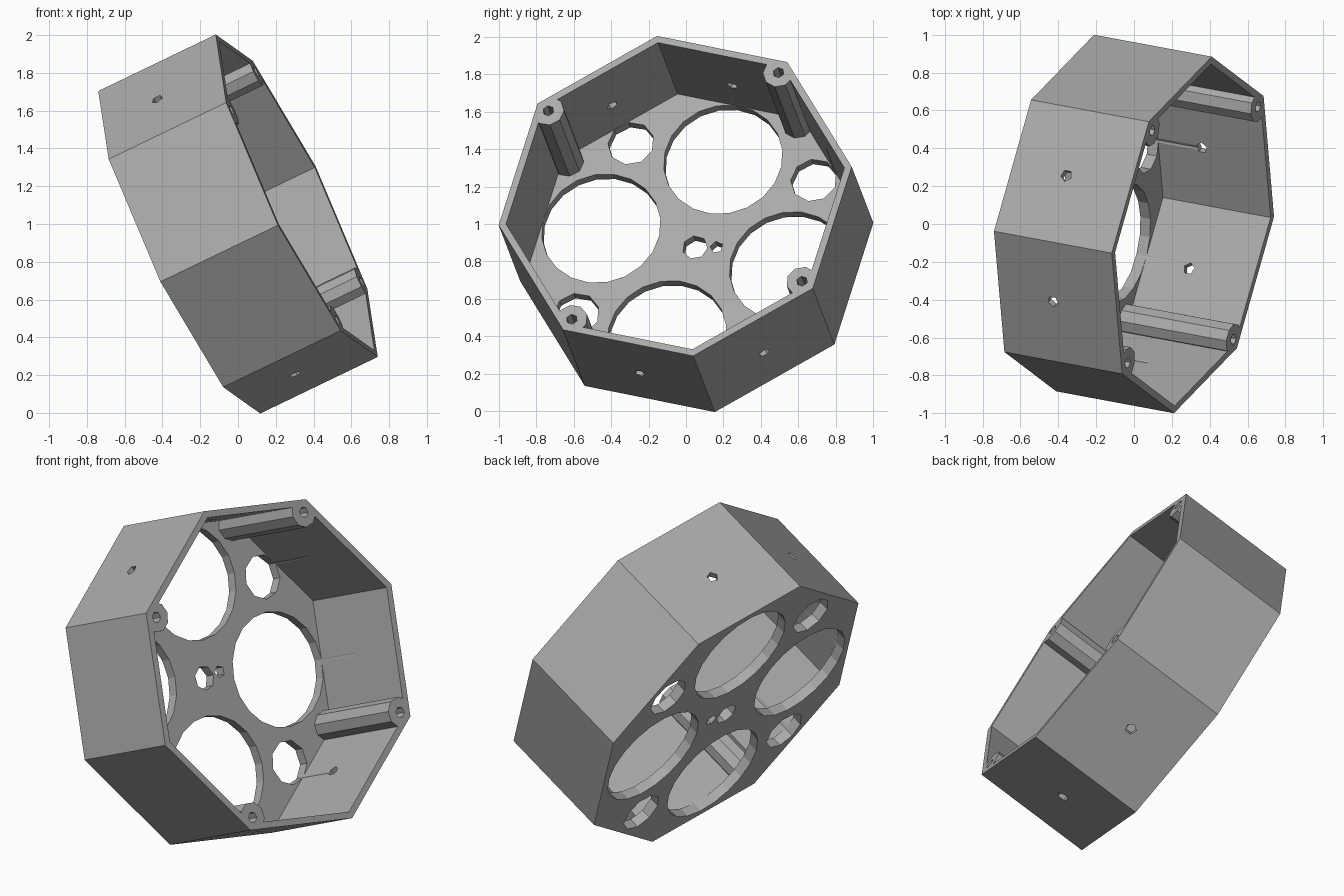
import bpy
from math import radians, cos, sin
from mathutils import Matrix, Vector

cube = bpy.data.objects.get("Cube")
if cube:
    bpy.data.objects.remove(cube, do_unlink=True)

RADIUS = 0.96       # octagon centre to corner
HALF = 0.35         # half of the depth
WALL = 0.04
FLOOR = 0.06

grey = bpy.data.materials.new("plain grey")
grey.use_nodes = True
grey.diffuse_color = (0.4, 0.4, 0.4, 1)
grey.node_tree.nodes["Principled BSDF"].inputs["Base Color"].default_value = (0.4, 0.4, 0.4, 1)


def prism(name, sides, radius, low, high, at=(0, 0), turn=0):
    """Upright prism from low to high, first corner at angle turn."""
    bpy.ops.mesh.primitive_cylinder_add(
        vertices=sides, radius=radius, depth=high - low,
        location=(at[0], at[1], (low + high) / 2), rotation=(0, 0, radians(turn)))
    ob = bpy.context.object
    ob.name = name
    return ob


def polar(dist, degrees):
    return dist * cos(radians(degrees)), dist * sin(radians(degrees))


def carve(target, cutter):
    """Subtract the cutter from the target and drop it."""
    mod = target.modifiers.new("cut", 'BOOLEAN')
    mod.operation, mod.solver, mod.object = 'DIFFERENCE', 'EXACT', cutter
    bpy.context.view_layer.objects.active = target
    bpy.ops.object.modifier_apply(modifier=mod.name)
    bpy.data.objects.remove(cutter, do_unlink=True)


# Octagonal shell, with corner posts left standing in the cavity
housing = prism("octagonal_housing", 8, RADIUS, -HALF, HALF)
cavity = prism("cavity", 8, RADIUS - WALL, FLOOR - HALF, HALF + 0.1)
for k in range(4):
    post = prism("corner_post", 9, 0.085, -1, 1, polar(0.885, 45 + 90 * k), 20 * k)
    carve(cavity, post)
carve(housing, cavity)

# Floor openings: four large, four small, one in the centre and a pin hole
for k in range(4):
    carve(housing, prism("large_hole", 20, 0.322, -0.5, 0, polar(0.53, 67.5 + 90 * k)))
    carve(housing, prism("small_hole", 9, 0.125, -0.5, 0, polar(0.73, 22.5 + 90 * k)))
carve(housing, prism("centre_hole", 7, 0.068, -0.5, 0))
carve(housing, prism("pin_hole", 5, 0.035, -0.5, 0, (0.115, -0.02)))

# Screw holes in the post ends
for k in range(4):
    carve(housing, prism("screw_hole", 6, 0.03, HALF - 0.1, 0.5, polar(0.885, 45 + 90 * k)))

# Radial holes through four of the walls
for angle in (67.5, 112.5, 247.5, 292.5):
    hole = prism("wall_hole", 5, 0.032, 0.7, 1)
    hole.matrix_world = (Matrix.Translation((0, 0, -0.03))
                         @ Matrix.Rotation(radians(angle), 4, 'Z')
                         @ Matrix.Rotation(radians(90), 4, 'Y')
                         @ hole.matrix_world)
    carve(housing, hole)

# Tilt the part so its open side looks right and upward
opening = Vector((0.889, -0.165, 0.428)).normalized()
up = Vector((-0.447, -0.1, 0.889))
up = (up - opening * up.dot(opening)).normalized()
side = up.cross(opening)
tilt = Matrix((side, up, opening)).transposed().to_4x4()
housing.matrix_world = Matrix.Translation((0, 0, 1))  @ tilt @ housing.matrix_world

housing.data.materials.clear()
housing.data.materials.append(grey)
for face in housing.data.polygons:
    face.material_index = 0
    face.use_smooth = False
